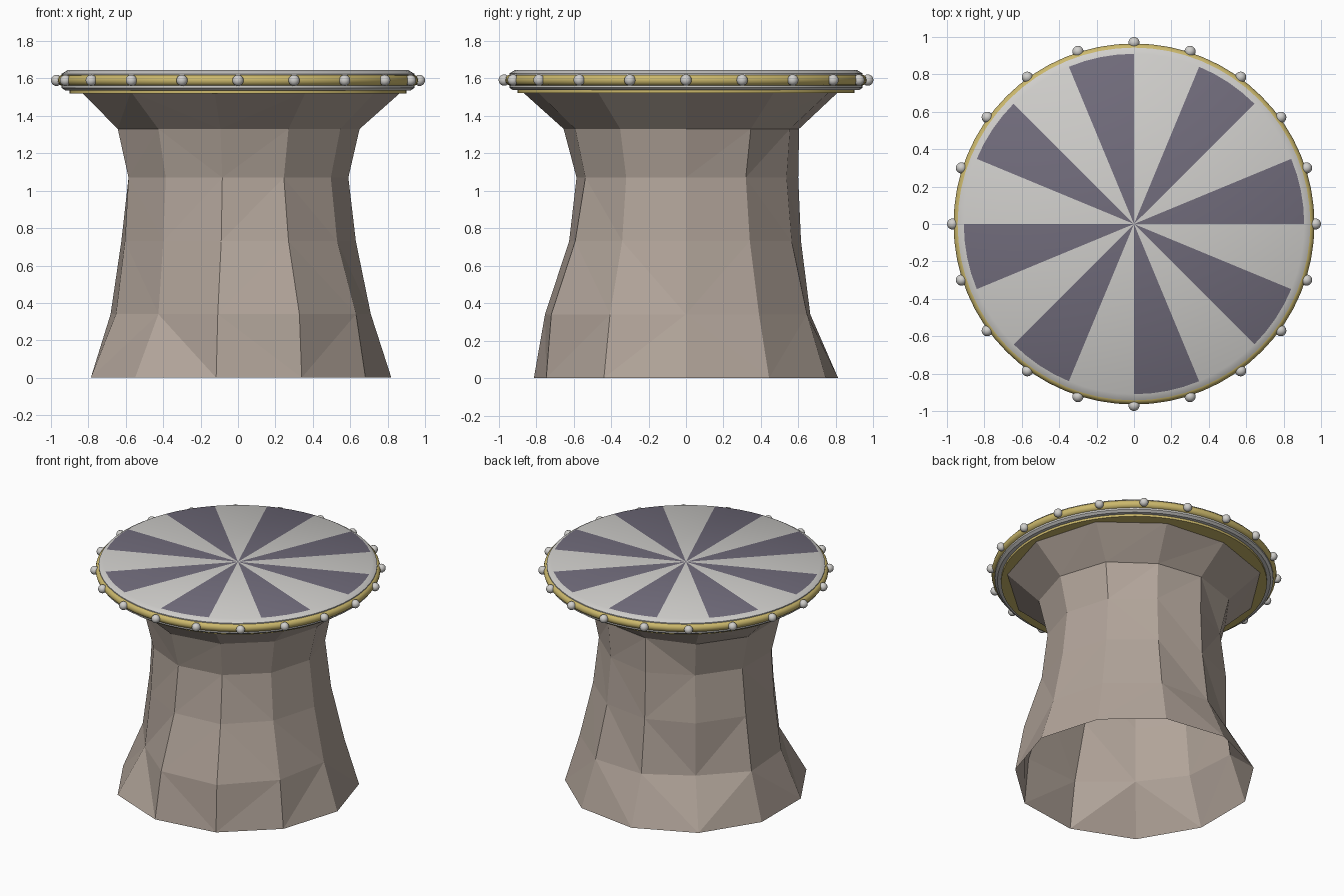
import bpy, bmesh
from math import cos, sin, tau, radians

cube = bpy.data.objects.get("Cube")
if cube:
    bpy.data.objects.remove(cube, do_unlink=True)


def material(name, color):
    m = bpy.data.materials.new(name)
    m.use_nodes = True
    m.diffuse_color = (*color, 1)
    bsdf = next(n for n in m.node_tree.nodes if n.type == 'BSDF_PRINCIPLED')
    bsdf.inputs["Base Color"].default_value = (*color, 1)
    return m


STONE = material("warm stone", (0.44, 0.37, 0.32))
PALE = material("pale grey", (0.63, 0.62, 0.60))
SLATE = material("slate purple", (0.165, 0.15, 0.20))
GOLD = material("gold", (0.60, 0.48, 0.15))


def finish(bm, name, mats, smooth=True):
    mesh = bpy.data.meshes.new(name)
    bm.to_mesh(mesh)
    bm.free()
    for m in mats:
        mesh.materials.append(m)
    ob = bpy.data.objects.new(name, mesh)
    bpy.context.collection.objects.link(ob)
    if smooth:
        bpy.ops.object.select_all(action='DESELECT')
        ob.select_set(True)
        bpy.context.view_layer.objects.active = ob
        bpy.ops.object.shade_smooth_by_angle(angle=radians(35))
    return ob


def lathe(bm, profile, segs, closed=False):
    """Revolve (radius, height) points about z; a zero radius becomes a pole."""
    rings = []
    for r, z in profile:
        if r == 0:
            rings.append([bm.verts.new((0, 0, z))] * segs)
        else:
            rings.append([bm.verts.new((r * cos(tau * k / segs), r * sin(tau * k / segs), z))
                          for k in range(segs)])
    if closed:
        rings.append(rings[0])
    for a, b in zip(rings, rings[1:]):
        for k in range(segs):
            n = (k + 1) % segs
            bm.faces.new(list(dict.fromkeys((a[k], a[n], b[n], b[k]))))
    bmesh.ops.recalc_face_normals(bm, faces=bm.faces[:])


# Rough stone pedestal: eleven-sided, open below, each ring a little uneven
SIDES = 11
RINGS = [  # height, radius, offsets of single corners
    (0.00, 0.82, {7: 0.02, 10: -0.01}),
    (0.34, 0.71, {1: 0.01, 3: -0.04, 4: -0.08, 6: -0.03, 7: -0.06, 8: 0.05, 9: 0.08, 10: 0.04}),
    (0.73, 0.63, {2: -0.01, 3: -0.01, 5: 0.02, 7: -0.02, 9: 0.02}),
    (1.07, 0.59, {3: 0.015, 5: 0.02, 6: 0.02}),
    (1.33, 0.65, {1: -0.01, 2: -0.04, 3: -0.04, 5: 0.02, 6: 0.02, 8: 0.01}),
    (1.53, 0.875, {2: -0.03, 3: -0.05, 8: 0.01}),
]
bm = bmesh.new()
rows = []
for z, r, off in RINGS:
    rows.append([bm.verts.new(((r + off.get(k, 0)) * cos(tau * k / SIDES),
                               (r + off.get(k, 0)) * sin(tau * k / SIDES), z))
                 for k in range(SIDES)])
for low, high in zip(rows, rows[1:]):
    for k in range(SIDES):
        n = (k + 1) % SIDES
        bm.faces.new((low[k], low[n], high[n], high[k]))
bmesh.ops.triangulate(bm, faces=bm.faces[:])
finish(bm, "stone_pedestal", [STONE], smooth=False)

# Seat disc with a chamfered rim and sixteen alternating wedges on top
bm = bmesh.new()
lathe(bm, [(0, 1.645), (0.91, 1.645), (0.943, 1.625), (0.943, 1.55), (0.925, 1.537), (0, 1.537)], 64)
for f in bm.faces:
    c = f.calc_center_median()
    if f.normal.z > 0.99:
        wedge = next(i for i in range(16)
                     if c.x * cos(tau * (i + 0.5) / 16) + c.y * sin(tau * (i + 0.5) / 16)
                     > c.xy.length * cos(tau / 32))
        f.material_index = 1 - wedge % 2
finish(bm, "seat_disc", [PALE, SLATE])

# Gold plate under the seat
bm = bmesh.new()
lathe(bm, [(0, 1.54), (0.9, 1.54), (0.9, 1.52), (0, 1.52)], 64)
finish(bm, "under_plate", [GOLD])

# Gold tube around the rim
bm = bmesh.new()
tube = [(0.935 + 0.03 * cos(tau * i / 12), 1.59 + 0.03 * sin(tau * i / 12)) for i in range(12)]
lathe(bm, tube, 64, closed=True)
finish(bm, "gold_band", [GOLD])

# Round studs around the band
bm = bmesh.new()
for i in range(20):
    a = tau * i / 20
    made = bmesh.ops.create_uvsphere(bm, u_segments=16, v_segments=10, radius=0.03)
    bmesh.ops.translate(bm, verts=made["verts"], vec=(0.97 * cos(a), 0.97 * sin(a), 1.59))
finish(bm, "rim_studs", [PALE])
